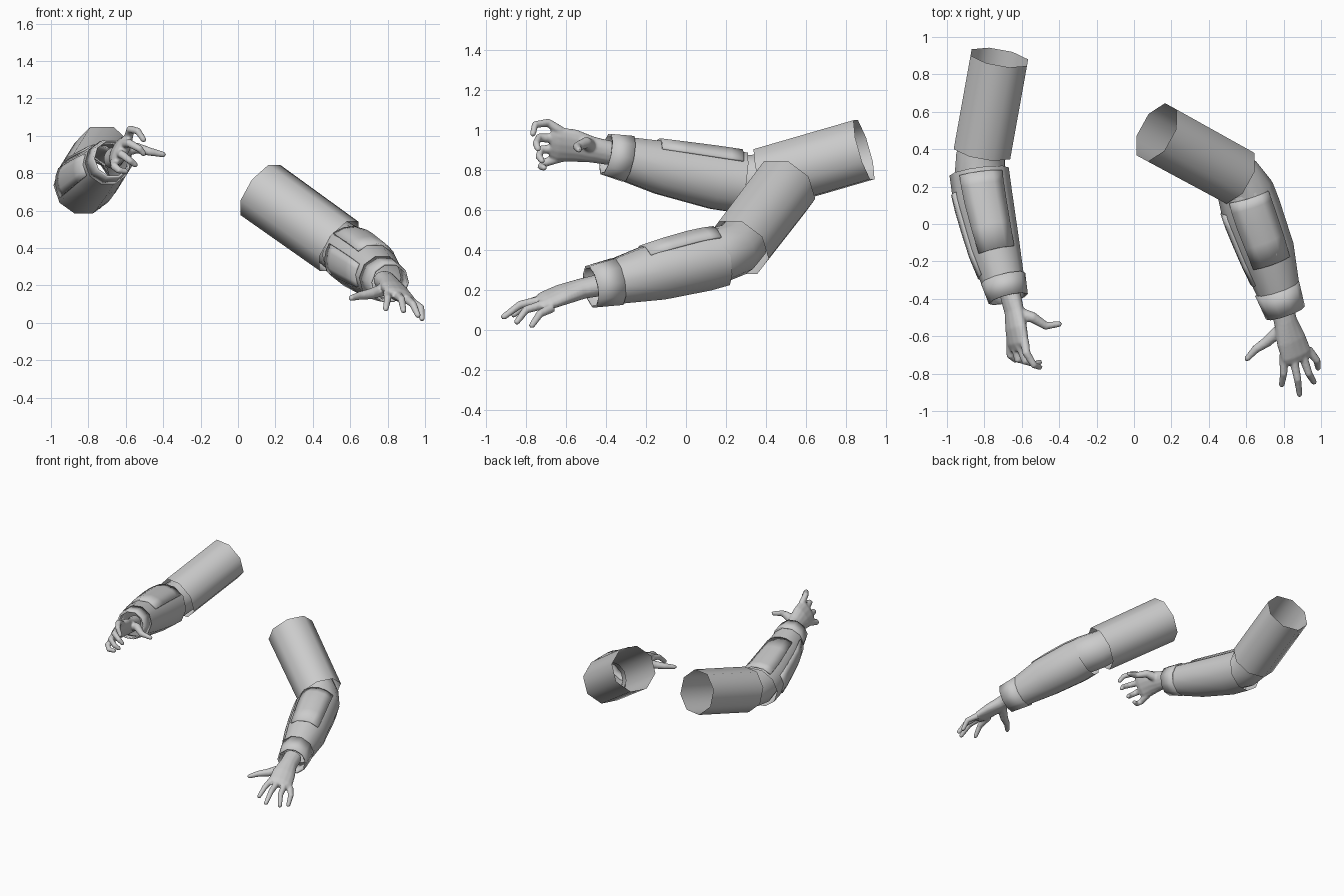
import bpy, bmesh, math
from mathutils import Vector

if "Cube" in bpy.data.objects:
    bpy.data.objects.remove(bpy.data.objects["Cube"])

grey = bpy.data.materials.new("sleeve_grey")
grey.diffuse_color = (0.6, 0.6, 0.6, 1)
grey.use_nodes = True
grey.node_tree.nodes["Principled BSDF"].inputs["Base Color"].default_value = grey.diffuse_color


def loft(bm, rings, up, sides, arc=None, caps=False):
    """Rings are (centre, radius along up, radius across); arc is in degrees from up."""
    pts = [Vector(r[0]) for r in rings]
    u, grid = Vector(up), []
    full = arc is None
    count = sides if full else sides + 1
    for i, (c, ru, rv) in enumerate(rings):
        t = (pts[min(i + 1, len(pts) - 1)] - pts[max(i - 1, 0)]).normalized()
        u = (u - t * u.dot(t)).normalized()
        v = t.cross(u)
        row = []
        for j in range(count):
            if full:
                a = 2 * math.pi * (j + 0.5) / sides
            else:
                a = math.radians(arc[0] + (arc[1] - arc[0]) * j / sides)
            row.append(bm.verts.new(pts[i] + u * ru * math.cos(a) + v * rv * math.sin(a)))
        grid.append(row)
    for a, b in zip(grid, grid[1:]):
        for j in range(count if full else count - 1):
            k = (j + 1) % count
            bm.faces.new((a[j], a[k], b[k], b[j]))
    if caps:
        bm.faces.new(grid[0][::-1])
        bm.faces.new(grid[-1])


def finish(name, bm, angle=40, thick=0):
    me = bpy.data.meshes.new(name)
    bm.to_mesh(me)
    bm.free()
    me.materials.append(grey)
    ob = bpy.data.objects.new(name, me)
    bpy.context.collection.objects.link(ob)
    bpy.ops.object.select_all(action='DESELECT')
    ob.select_set(True)
    bpy.context.view_layer.objects.active = ob
    bpy.ops.object.shade_smooth_by_angle(angle=math.radians(angle))
    if thick:
        m = ob.modifiers.new("thickness", 'SOLIDIFY')
        m.thickness, m.offset = thick, -1
    return ob


def shell(name, rings, sides=8, arc=None, angle=50, thick=0, up=(0, 0, 1)):
    bm = bmesh.new()
    loft(bm, [(c, r, r) for c, r in rings], up, sides, arc)
    return finish(name, bm, angle, thick)


def grow(rings, d):
    return [(c, r + d) for c, r in rings]


def along(rings, f):
    """Centre and radius at fraction f of a list of rings."""
    x = f * (len(rings) - 1)
    i = min(int(x), len(rings) - 2)
    (a, ra), (b, rb) = rings[i], rings[i + 1]
    return Vector(a).lerp(Vector(b), x - i), ra + (rb - ra) * (x - i)


def finger(bm, path, r0, r1):
    """Tapered tube with a rounded tip."""
    n = len(path) - 1
    rings = [(p, r0 + (r1 - r0) * i / n) for i, p in enumerate(path)]
    end = Vector(path[-1])
    d = (end - Vector(path[-2])).normalized()
    rings += [(end + d * r1 * 0.5, r1 * 0.85), (end + d * r1 * 0.95, r1 * 0.35)]
    loft(bm, [(c, r, r) for c, r in rings], (0.3, 0.2, 0.9), 10, caps=True)


def hand(name, palm, up, fingers, thumb):
    bm = bmesh.new()
    loft(bm, palm, up, 14, caps=True)
    for f in fingers:
        finger(bm, f, 0.025, 0.016)
    finger(bm, thumb, 0.036, 0.016)
    ob = finish(name, bm)
    m = ob.modifiers.new("merge", 'REMESH')
    m.mode, m.voxel_size, m.use_smooth_shade = 'VOXEL', 0.007, True
    m = ob.modifiers.new("soften", 'SMOOTH')
    m.factor, m.iterations = 0.5, 4


def arm(side, upper, elbow, fore, cuff):
    shell(side + "_upper_sleeve", upper)
    shell(side + "_elbow_sleeve", elbow, sides=12)
    shell(side + "_forearm_sleeve", fore, sides=10)
    # raised plates on the top and outer side of the forearm
    for label, lo, hi, arc in (("top", 0.06, 0.72, (-48, 40)),
                               ("side", 0.25, 0.85, (62, 120))):
        part = [along(fore, lo + (hi - lo) * i / 4) for i in range(5)]
        shell(side + "_" + label + "_plate", grow(part, 0.006), 4, arc, 30, 0.014)
    shell(side + "_wrist_cuff", cuff, sides=10, thick=0.012)


# arm reaching down and forward
arm("lowered",
    [((0.12, 0.49, 0.71), 0.172), ((0.54, 0.26, 0.41), 0.168)],
    [((0.47, 0.295, 0.46), 0.13), ((0.555, 0.24, 0.40), 0.138),
     ((0.61, 0.17, 0.375), 0.14), ((0.64, 0.07, 0.35), 0.13)],
    [((0.595, 0.18, 0.365), 0.152), ((0.625, 0.08, 0.345), 0.16),
     ((0.71, -0.15, 0.29), 0.15), ((0.785, -0.40, 0.228), 0.11)],
    [((0.765, -0.345, 0.24), 0.124), ((0.81, -0.475, 0.215), 0.11)])
hand("lowered_hand",
     [((0.785, -0.42, 0.225), 0.055, 0.065), ((0.81, -0.52, 0.205), 0.05, 0.064),
      ((0.84, -0.62, 0.175), 0.045, 0.084), ((0.868, -0.70, 0.145), 0.036, 0.088),
      ((0.875, -0.735, 0.135), 0.022, 0.07)],
     (0.35, 0, 0.94),
     [[(0.80, -0.70, 0.16), (0.80, -0.80, 0.13), (0.79, -0.86, 0.075)],
      [(0.85, -0.71, 0.15), (0.875, -0.83, 0.125), (0.885, -0.91, 0.065)],
      [(0.90, -0.70, 0.13), (0.935, -0.80, 0.10), (0.962, -0.845, 0.04)],
      [(0.93, -0.67, 0.11), (0.978, -0.73, 0.08), (0.984, -0.77, 0.022)]],
     [(0.80, -0.55, 0.185), (0.71, -0.63, 0.155), (0.65, -0.67, 0.145), (0.605, -0.72, 0.132)])

# arm held level with a curled hand
arm("raised",
    [((-0.72, 0.89, 0.90), 0.166), ((-0.81, 0.39, 0.755), 0.166)],
    [((-0.80, 0.45, 0.765), 0.132), ((-0.82, 0.36, 0.745), 0.135),
     ((-0.825, 0.27, 0.74), 0.137), ((-0.81, 0.17, 0.75), 0.13)],
    [((-0.828, 0.28, 0.735), 0.16), ((-0.81, 0.15, 0.755), 0.16),
     ((-0.75, -0.12, 0.81), 0.14), ((-0.682, -0.37, 0.872), 0.106)],
    [((-0.70, -0.29, 0.855), 0.122), ((-0.672, -0.40, 0.878), 0.108)])
hand("raised_hand",
     [((-0.665, -0.36, 0.88), 0.055, 0.062), ((-0.64, -0.47, 0.90), 0.046, 0.07),
      ((-0.63, -0.56, 0.92), 0.045, 0.09), ((-0.62, -0.64, 0.925), 0.038, 0.10),
      ((-0.615, -0.68, 0.925), 0.022, 0.08)],
     (-0.85, 0, 0.45),
     [[(-0.585, -0.63, 0.995), (-0.575, -0.69, 1.035), (-0.535, -0.755, 1.025), (-0.505, -0.765, 0.98)],
      [(-0.61, -0.65, 0.955), (-0.58, -0.735, 0.96), (-0.525, -0.75, 0.93), (-0.505, -0.74, 0.905)],
      [(-0.635, -0.65, 0.905), (-0.62, -0.725, 0.90), (-0.575, -0.735, 0.865), (-0.55, -0.72, 0.845)],
      [(-0.66, -0.63, 0.86), (-0.66, -0.705, 0.835), (-0.635, -0.725, 0.815), (-0.60, -0.71, 0.81)]],
     [(-0.61, -0.48, 0.92), (-0.54, -0.50, 0.935), (-0.47, -0.545, 0.915), (-0.40, -0.535, 0.90)])
